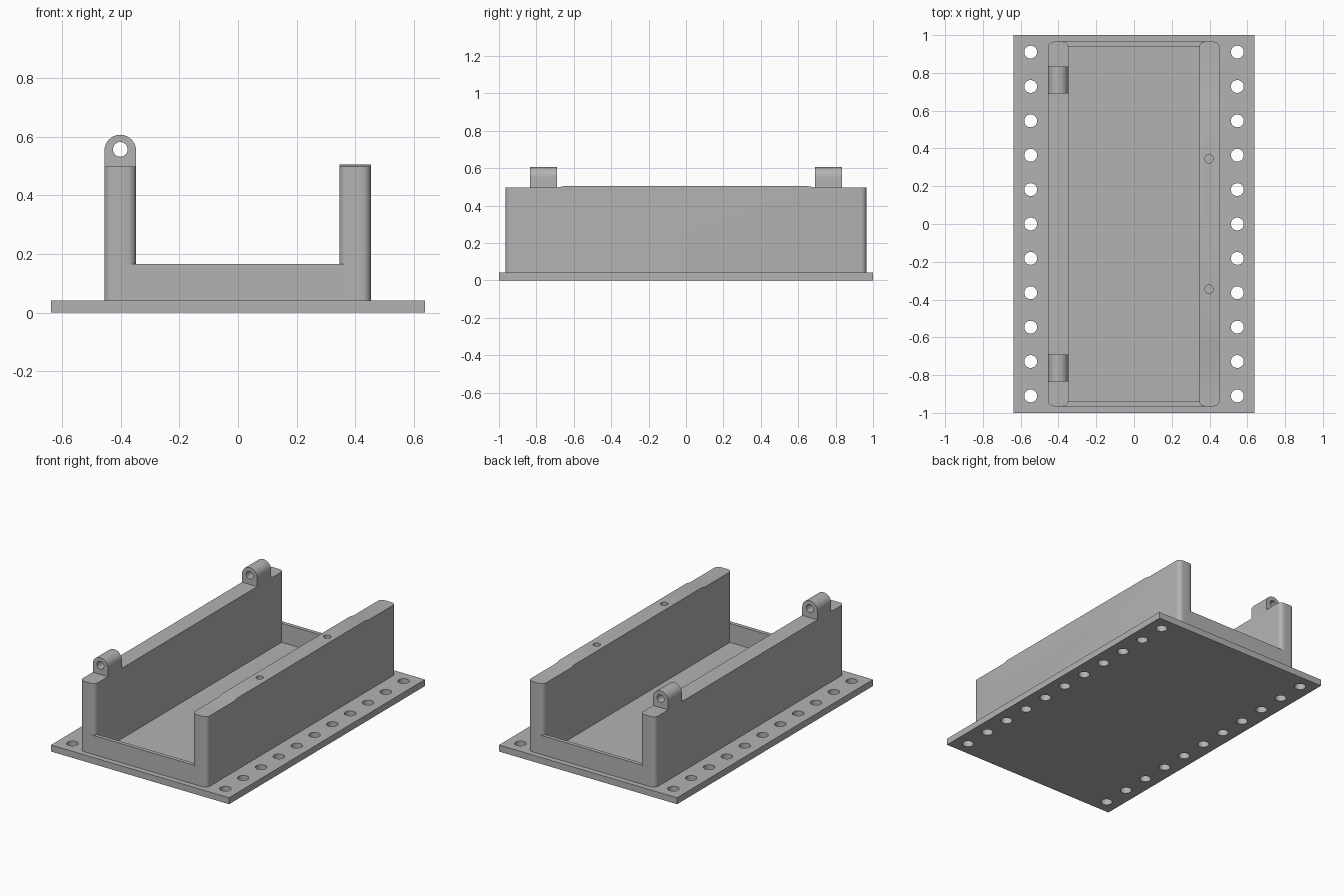
import bpy, bmesh
from math import pi, sin, cos
from mathutils import Matrix, Vector

if "Cube" in bpy.data.objects:
    bpy.data.objects.remove(bpy.data.objects["Cube"])

grey = bpy.data.materials.new("plain grey")
grey.use_nodes = True
colour = (0.45, 0.45, 0.45, 1)
grey.diffuse_color = colour
grey.node_tree.nodes["Principled BSDF"].inputs["Base Color"].default_value = colour


def finish(name, bm):
    bmesh.ops.recalc_face_normals(bm, faces=bm.faces[:])
    mesh = bpy.data.meshes.new(name)
    bm.to_mesh(mesh)
    bm.free()
    mesh.materials.append(grey)
    ob = bpy.data.objects.new(name, mesh)
    bpy.context.collection.objects.link(ob)
    return ob


def prism(points, depth):
    """Extrude a closed 3D outline along a vector."""
    bm = bmesh.new()
    face = bm.faces.new([bm.verts.new(p) for p in points])
    new = bmesh.ops.extrude_face_region(bm, geom=[face])["geom"]
    bmesh.ops.translate(bm, vec=depth, verts=[v for v in new if isinstance(v, bmesh.types.BMVert)])
    return bm


def box(name, x0, x1, y0, y1, z0, z1):
    return finish(name, prism([(x0, y0, z0), (x1, y0, z0), (x1, y1, z0), (x0, y1, z0)],
                              Vector((0, 0, z1 - z0))))


def drill(ob, centres, radius, depth, axis="Z"):
    """Cut round holes, then discard the cutter."""
    bm = bmesh.new()
    turn = Matrix.Rotation(pi / 2, 4, "X") if axis == "Y" else Matrix()
    for c in centres:
        bmesh.ops.create_cone(bm, cap_ends=True, segments=32, radius1=radius, radius2=radius,
                              depth=depth, matrix=Matrix.Translation(c) @ turn)
    cutter = finish("hole_cutter", bm)
    cutter.hide_render = True
    mod = ob.modifiers.new("holes", "BOOLEAN")
    mod.object, mod.operation, mod.solver = cutter, "DIFFERENCE", "EXACT"
    bpy.context.view_layer.update()
    mesh = bpy.data.meshes.new_from_object(ob.evaluated_get(bpy.context.evaluated_depsgraph_get()))
    ob.modifiers.clear()
    ob.data = mesh
    bpy.data.objects.remove(cutter)


def smooth(ob):
    bpy.ops.object.select_all(action="DESELECT")
    ob.select_set(True)
    bpy.context.view_layer.objects.active = ob
    bpy.ops.object.shade_smooth_by_angle(angle=pi / 6)


PLATE_TOP, WALL_TOP, WALL_END = 0.042, 0.497, 0.965

# Base plate with two rows of bolt holes
plate = box("base_plate", -0.637, 0.637, -1, 1, 0, PLATE_TOP)
drill(plate, [(s * 0.547, i * 0.182, 0.02) for s in (-1, 1) for i in range(-5, 6)], 0.034, 0.2)
smooth(plate)


# Long side walls with rounded upright corners
def wall(name, x0, x1, rise):
    side = [(-WALL_END, PLATE_TOP), (WALL_END, PLATE_TOP), (WALL_END, WALL_TOP)]
    if rise:
        side += [(0.69, WALL_TOP), (0.65, WALL_TOP + rise),
                 (-0.65, WALL_TOP + rise), (-0.69, WALL_TOP)]
    side.append((-WALL_END, WALL_TOP))
    bm = prism([(x0, y, z) for y, z in side], Vector((x1 - x0, 0, 0)))
    upright = [e for e in bm.edges
               if abs((e.verts[0].co - e.verts[1].co).z) > 0.3]
    bmesh.ops.bevel(bm, geom=upright, offset=0.03, segments=6, profile=0.5, affect="EDGES")
    return finish(name, bm)


right_wall = wall("right_wall", -0.455, -0.347, 0)
left_wall = wall("left_wall", 0.345, 0.453, 0.008)
drill(left_wall, [(0.397, s * 0.345, 0.5) for s in (-1, 1)], 0.022, 0.2)
smooth(right_wall)
smooth(left_wall)

# Low end walls closing the tray
for name, s in (("front_lip", -1), ("back_lip", 1)):
    y0, y1 = sorted((s * 0.94, s * WALL_END))
    box(name, -0.42, 0.42, y0, y1, PLATE_TOP, 0.165)

# Hinge lugs with a rounded top and a pin hole
CX, CZ, R = -0.401, 0.552, 0.054
for name, s in (("front_hinge_lug", -1), ("back_hinge_lug", 1)):
    arc = [(CX + R * cos(pi * i / 20), CZ + R * sin(pi * i / 20)) for i in range(21)]
    outline = [(CX - R, WALL_TOP), (CX + R, WALL_TOP)] + arc
    y0 = s * 0.762 - 0.071
    lug = finish(name, prism([(x, y0, z) for x, z in outline], Vector((0, 0.142, 0))))
    drill(lug, [(CX, s * 0.762, CZ + 0.004)], 0.025, 0.3, "Y")
    smooth(lug)
